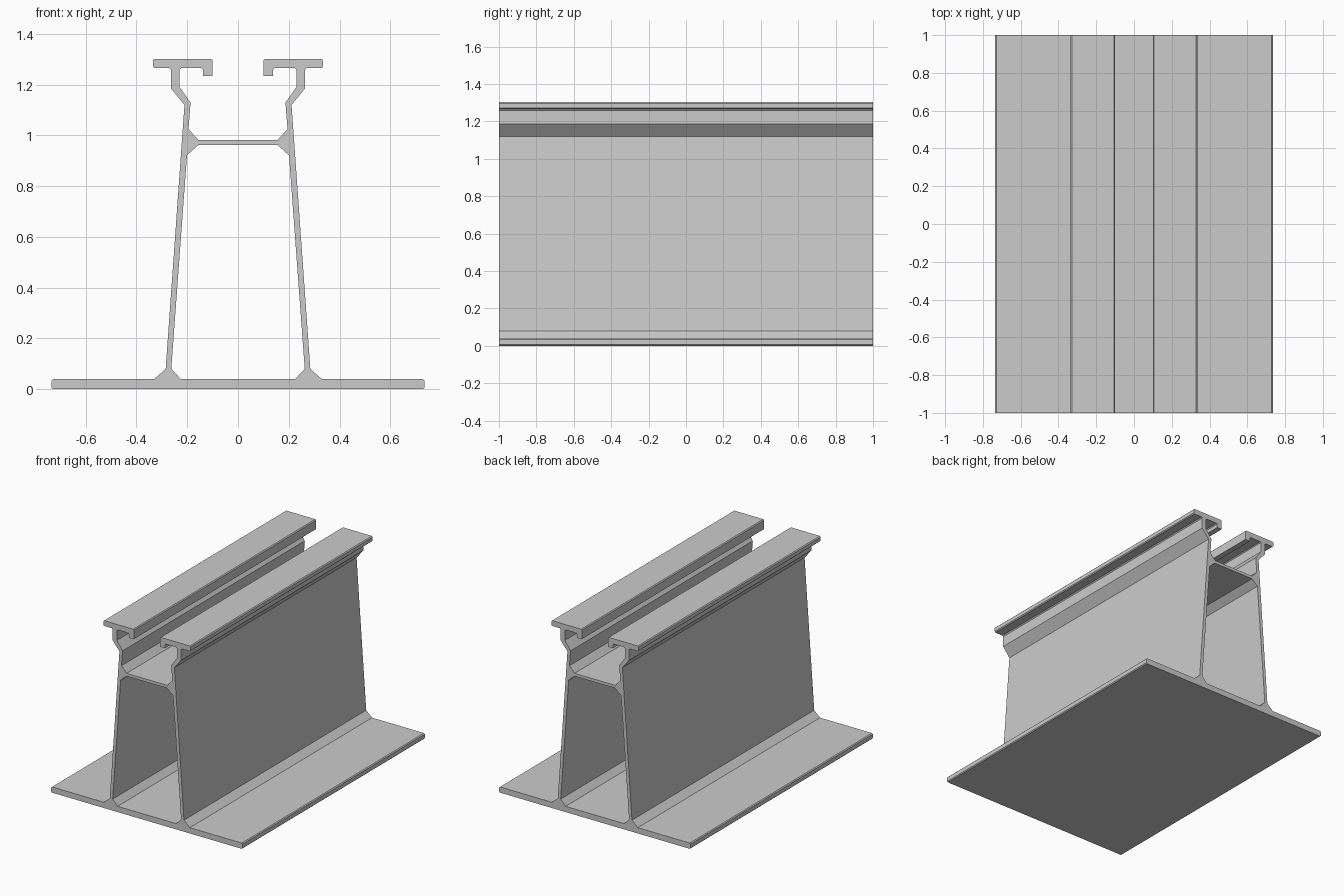
import bpy, bmesh
from math import radians

if "Cube" in bpy.data.objects:
    bpy.data.objects.remove(bpy.data.objects["Cube"])

C = 0.006  # small corner chamfer

# Right half of the outer outline, bottom centre to channel floor (x, z)
outer = [
    (0.735 - C, 0), (0.735, C), (0.735, 0.04 - C), (0.735 - C, 0.04),   # base plate edge
    (0.33, 0.04), (0.285, 0.08),                                        # outer foot fillet
    (0.211, 1.12), (0.264, 1.185), (0.264, 1.258), (0.27, 1.265),       # leg and shoulder
    (0.335 - C, 1.265), (0.335, 1.265 + C), (0.335, 1.302 - C), (0.335 - C, 1.302),
    (0.10 + C, 1.302), (0.10, 1.302 - C), (0.10, 1.235),                # top flange and lip
    (0.138, 1.235), (0.138, 1.259), (0.144, 1.265),
    (0.225, 1.265), (0.231, 1.259), (0.231, 1.191),                     # inside of the slot
    (0.187, 1.13), (0.195, 1.025), (0.156, 0.982),                      # down to the web
]
# Right half of the enclosed hollow
hollow = [(0.225, 0.04), (0.263, 0.08), (0.201, 0.922), (0.156, 0.962)]


def add_loop(curve, half):
    pts = half + [(-x, z) for x, z in reversed(half)]
    s = curve.splines.new('POLY')
    s.points.add(len(pts) - 1)
    for p, (x, z) in zip(s.points, pts):
        p.co = (x, z, 0, 1)
    s.use_cyclic_u = True


# Filled cross-section, extruded along the length
curve = bpy.data.curves.new("rail_profile", 'CURVE')
curve.dimensions = '2D'
curve.fill_mode = 'BOTH'
curve.extrude = 1.0
add_loop(curve, outer)
add_loop(curve, hollow)
temp = bpy.data.objects.new("rail_profile", curve)
bpy.context.collection.objects.link(temp)
bpy.context.view_layer.update()

# Convert to a clean mesh
deps = bpy.context.evaluated_depsgraph_get()
mesh = bpy.data.meshes.new_from_object(temp.evaluated_get(deps))
bpy.data.objects.remove(temp)
bm = bmesh.new()
bm.from_mesh(mesh)
bmesh.ops.remove_doubles(bm, verts=bm.verts, dist=1e-4)
bmesh.ops.recalc_face_normals(bm, faces=bm.faces)
for f in bm.faces:
    f.smooth = False
bm.to_mesh(mesh)
bm.free()

# Stand the profile upright
rail = bpy.data.objects.new("extruded_rail", mesh)
rail.rotation_euler = (radians(90), 0, 0)
bpy.context.collection.objects.link(rail)
